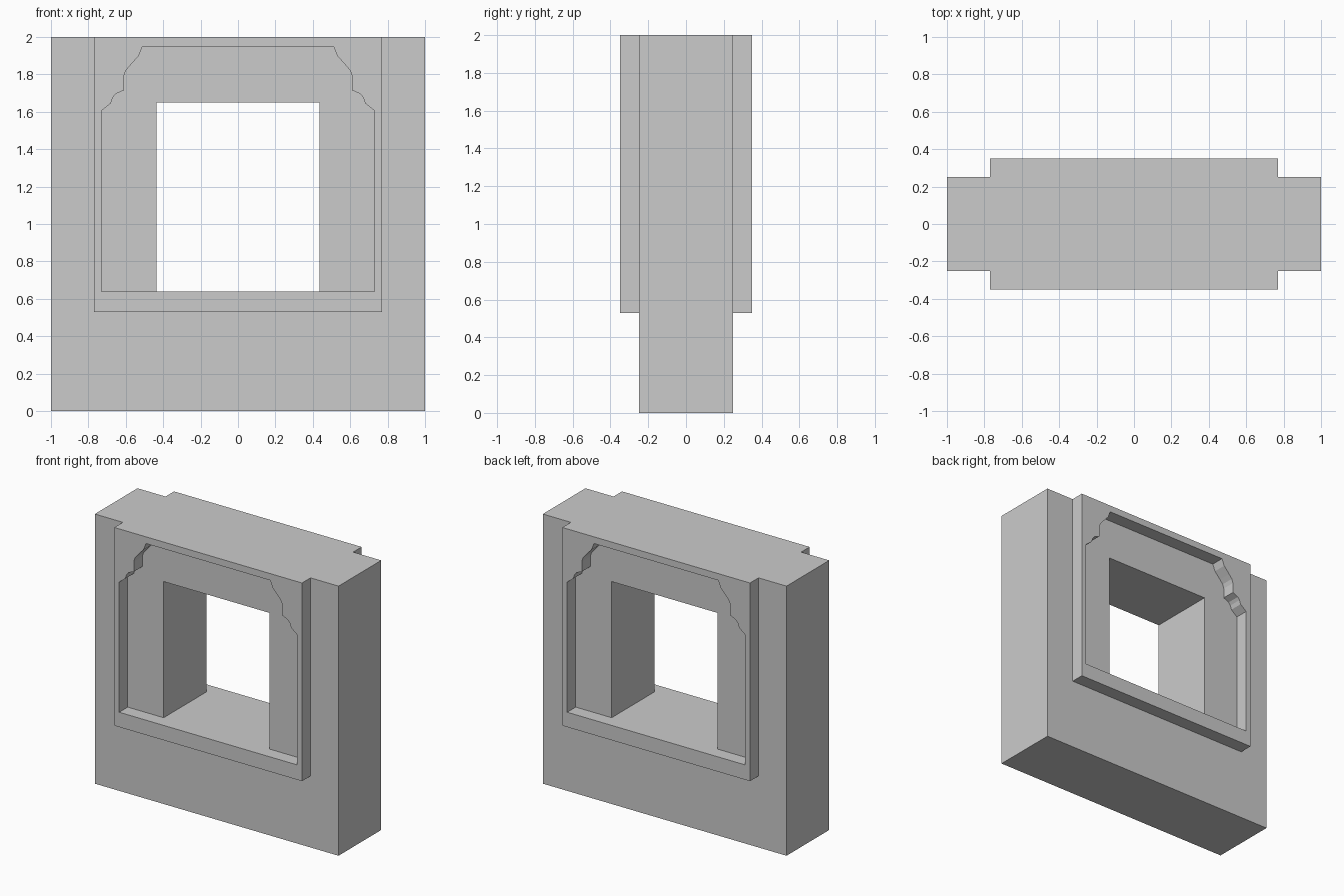
import bpy, bmesh
from mathutils import Vector

if "Cube" in bpy.data.objects:
    bpy.data.objects.remove(bpy.data.objects["Cube"])


def pierced_slab(name, outer, inner, half_depth):
    """Extrude an outline with one opening through y, centred on y = 0."""
    bm = bmesh.new()
    edges = []
    for loop in (outer, inner):
        vs = [bm.verts.new((x, -half_depth, z)) for x, z in loop]
        edges += [bm.edges.new((vs[i - 1], vs[i])) for i in range(len(vs))]
    bmesh.ops.triangle_fill(bm, edges=edges, use_beauty=True, normal=Vector((0, -1, 0)))
    ext = bmesh.ops.extrude_face_region(bm, geom=bm.faces[:], use_keep_orig=True)
    moved = [g for g in ext["geom"] if isinstance(g, bmesh.types.BMVert)]
    bmesh.ops.translate(bm, verts=moved, vec=(0, 2 * half_depth, 0))
    bmesh.ops.recalc_face_normals(bm, faces=bm.faces[:])
    mesh = bpy.data.meshes.new(name)
    bm.to_mesh(mesh)
    bm.free()
    obj = bpy.data.objects.new(name, mesh)
    bpy.context.collection.objects.link(obj)
    return obj


def rect(half_width, z0, z1):
    return [(-half_width, z0), (half_width, z0), (half_width, z1), (-half_width, z1)]


SILL = 0.64

# Wall block with the square window opening
wall = pierced_slab("window_wall", rect(1, 0, 2), rect(0.435, SILL, 1.65), 0.25)

# Raised surround on both faces, with stepped curved corners in its opening
half = [(0.73, SILL), (0.73, 1.605), (0.68, 1.645), (0.67, 1.675), (0.655, 1.695),
        (0.61, 1.715), (0.61, 1.79), (0.60, 1.82), (0.575, 1.85), (0.53, 1.90),
        (0.51, 1.95)]
profile = half + [(-x, z) for x, z in reversed(half)]
surround = pierced_slab("window_surround", rect(0.77, 0.53, 2), profile, 0.35)

# Fuse the two into one clean solid
fuse = wall.modifiers.new("fuse_surround", 'BOOLEAN')
fuse.operation = 'UNION'
fuse.solver = 'EXACT'
fuse.object = surround
bpy.context.view_layer.objects.active = wall
bpy.ops.object.modifier_apply(modifier=fuse.name)
bpy.data.objects.remove(surround)

# Merge leftover flat triangles
bm = bmesh.new()
bm.from_mesh(wall.data)
bmesh.ops.remove_doubles(bm, verts=bm.verts[:], dist=0.0001)
bmesh.ops.dissolve_limit(bm, angle_limit=0.01, verts=bm.verts[:], edges=bm.edges[:])
bm.to_mesh(wall.data)
bm.free()
